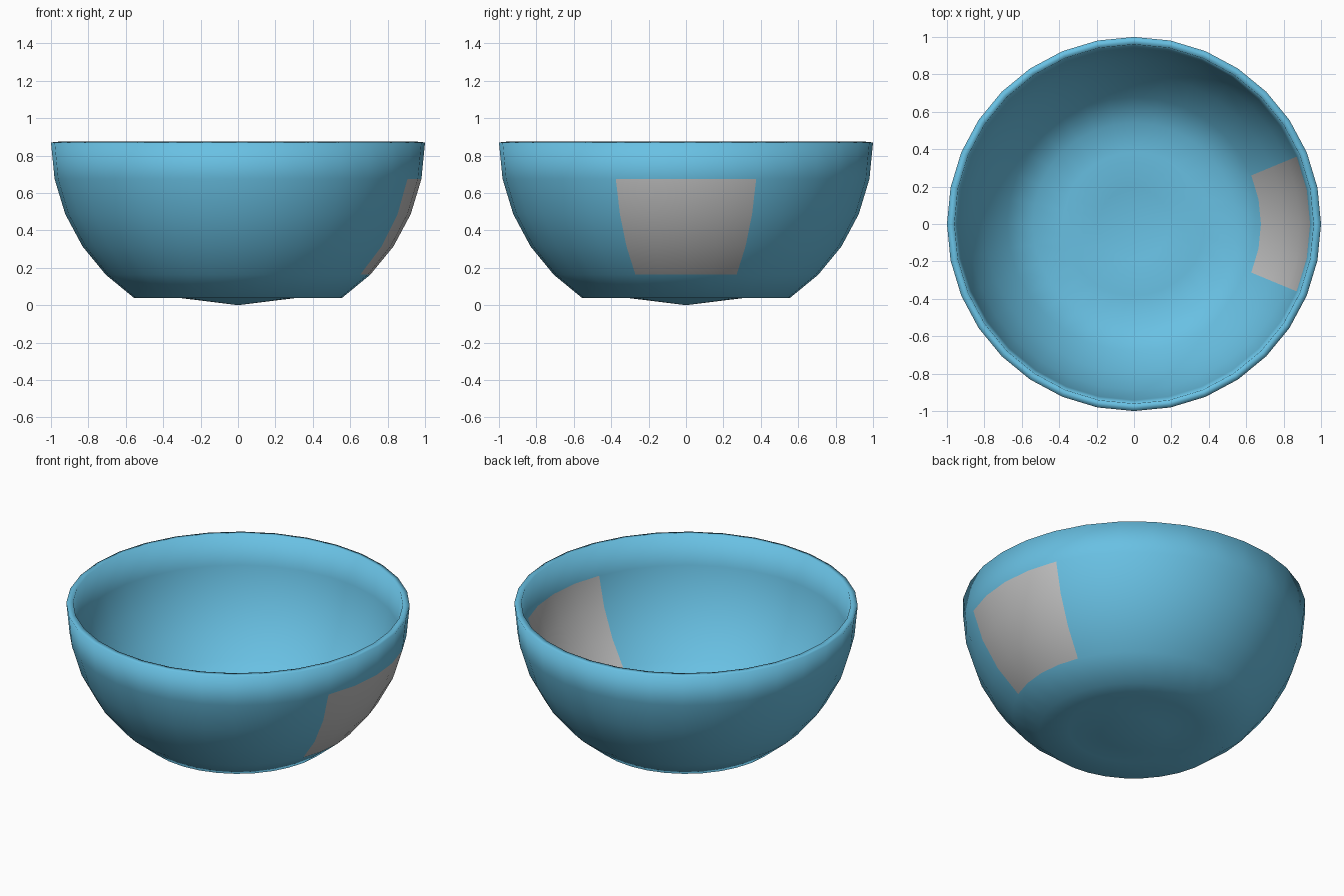
import bpy, bmesh, math

if "Cube" in bpy.data.objects:
    bpy.data.objects.remove(bpy.data.objects["Cube"])

RIM = 0.87       # rim height, also the centre of the sphere
FOOT_R = 0.556   # radius where the base flattens


def material(name, rgb):
    m = bpy.data.materials.new(name)
    m.diffuse_color = (*rgb, 1)
    m.use_nodes = True
    m.node_tree.nodes["Principled BSDF"].inputs["Base Color"].default_value = m.diffuse_color
    return m


# bowl: lower half of a sphere
bm = bmesh.new()
bmesh.ops.create_uvsphere(bm, u_segments=32, v_segments=16, radius=1)
bmesh.ops.delete(bm, geom=[v for v in bm.verts if v.co.z > 0.01], context='VERTS')
for v in bm.verts:
    v.co.z += RIM
    # base: pressed flat with a shallow point in the middle
    r = math.hypot(v.co.x, v.co.y)
    if r < FOOT_R - 0.05:
        v.co.z = 0.124 * r
bm.normal_update()

# side panel: four columns by three rows of faces on the right
for f in bm.faces:
    c = f.calc_center_median()
    f.smooth = True
    if 0.163 < c.z < 0.675 and abs(math.atan2(c.y, c.x)) < math.radians(22.5):
        f.material_index = 1

mesh = bpy.data.meshes.new("bowl")
bm.to_mesh(mesh)
bm.free()
mesh.materials.append(material("sky blue", (0.14, 0.53, 0.77)))
mesh.materials.append(material("grey panel", (0.53, 0.53, 0.53)))
bowl = bpy.data.objects.new("bowl", mesh)
bpy.context.collection.objects.link(bowl)

# wall thickness, grown inwards
wall = bowl.modifiers.new("wall", 'SOLIDIFY')
wall.thickness = 0.04
wall.offset = -1
